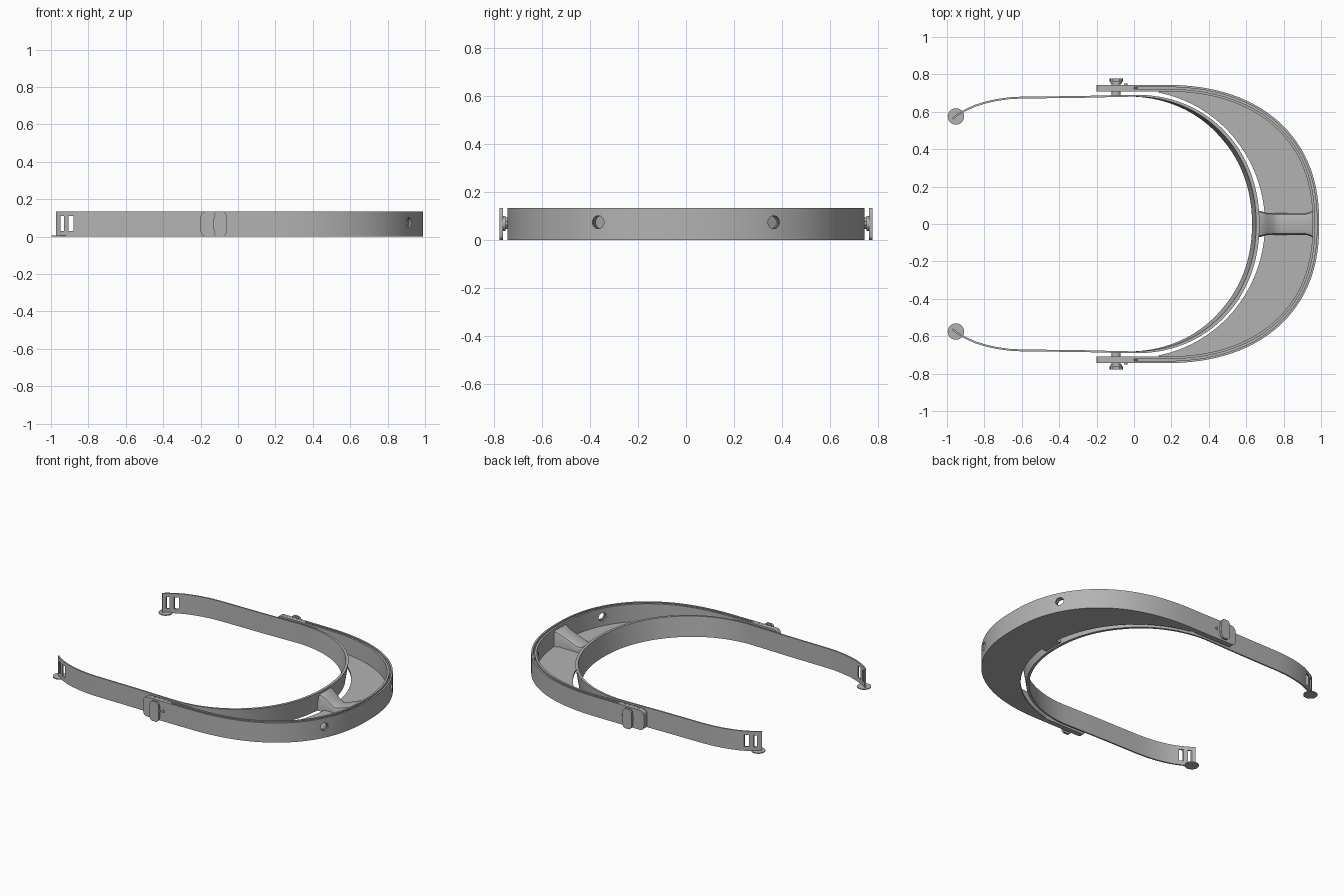
import bpy, bmesh, math
from mathutils import Vector, Matrix

if "Cube" in bpy.data.objects:
    bpy.data.objects.remove(bpy.data.objects["Cube"])

H = 0.135
grey = bpy.data.materials.new("plain grey")
grey.use_nodes = True
COLOR = (0.45, 0.45, 0.45, 1)
grey.diffuse_color = COLOR
grey.node_tree.nodes["Principled BSDF"].inputs["Base Color"].default_value = COLOR


def finish(name, bm, smooth=True):
    bmesh.ops.recalc_face_normals(bm, faces=bm.faces)
    mesh = bpy.data.meshes.new(name)
    bm.to_mesh(mesh)
    bm.free()
    mesh.materials.append(grey)
    ob = bpy.data.objects.new(name, mesh)
    bpy.context.collection.objects.link(ob)
    if smooth:
        shade(ob)
    return ob


def shade(ob):
    bpy.ops.object.select_all(action='DESELECT')
    ob.select_set(True)
    bpy.context.view_layer.objects.active = ob
    bpy.ops.object.shade_smooth_by_angle(angle=math.radians(30))


def loft(name, sections):
    """Skin a row of closed cross-sections and cap both ends."""
    bm = bmesh.new()
    rings = [[bm.verts.new(p) for p in s] for s in sections]
    n = len(rings[0])
    for a, b in zip(rings, rings[1:]):
        for i in range(n):
            j = (i + 1) % n
            bm.faces.new((a[i], a[j], b[j], b[i]))
    bm.faces.new(rings[0])
    bm.faces.new(rings[-1])
    return finish(name, bm)


def arc(x0, a, b, n, start=0.0, steps=40):
    """Quarter superellipse from the side (+y) to the front middle."""
    out = []
    for i in range(steps + 1):
        t = start + (math.pi / 2 - start) * i / steps
        out.append(Vector((x0 + a * math.sin(t) ** (2 / n),
                           b * max(math.cos(t), 0) ** (2 / n))))
    out[-1].y = 0
    return out


def mirrored(half):
    return half + [Vector((p.x, -p.y)) for p in reversed(half[:-1])]


def sweep(name, path, profile):
    """Sweep profile(point) -> [(outward offset, z)] along a flat path."""
    sections = []
    for i, p in enumerate(path):
        t = (path[min(i + 1, len(path) - 1)] - path[max(i - 1, 0)]).normalized()
        out = Vector((-t.y, t.x))
        sections.append([(p.x + out.x * o, p.y + out.y * o, z) for o, z in profile(p)])
    return loft(name, sections)


def cylinder(name, center, radius, depth, axis, segs=32, smooth=True):
    bm = bmesh.new()
    rot = Vector(axis).to_track_quat('Z', 'Y').to_matrix().to_4x4()
    bmesh.ops.create_cone(bm, cap_ends=True, segments=segs, radius1=radius, radius2=radius,
                          depth=depth, matrix=Matrix.Translation(center) @ rot)
    return finish(name, bm, smooth)


def box(name, center, size):
    bm = bmesh.new()
    bmesh.ops.create_cube(bm, size=1, matrix=Matrix.Translation(center) @ Matrix.Diagonal((*size, 1)))
    return finish(name, bm, False)


def cut(ob, cutter):
    mod = ob.modifiers.new("cut", 'BOOLEAN')
    mod.operation, mod.solver, mod.object = 'DIFFERENCE', 'EXACT', cutter
    cutter.hide_render = True
    cutter.hide_set(True)


# outer band: rounded ends, with a groove along the top for a visor sheet
OUT = 0.0175
outer_half = [Vector((-0.2 + 0.03 * (1 - math.cos(i * math.pi / 12)), 0.7265)) for i in range(7)]
outer_half += [Vector((x, 0.7265)) for x in (0.0, 0.02, 0.08)] + arc(0.15, 0.8225, 0.7265, 2.3)


def outer_profile(p):
    r = 0.03
    d = max(0, -0.2 + r - p.x)
    inset = r - math.sqrt(max(r * r - d * d, 0))
    lo, hi = inset, H - inset
    floor = hi - (0.1 if p.x > 0.01 else 0.0005)
    return [(-OUT, lo), (OUT, lo), (OUT, hi), (0.006, hi),
            (0.006, floor), (-0.004, floor), (-0.004, hi), (-OUT, hi)]


outer_band = sweep("outer_band", mirrored(outer_half), outer_profile)
for s in (1, -1):
    cut(outer_band, cylinder("vent_hole_cutter", (0.9, s * 0.36, 0.075), 0.027, 0.2,
                             (1, s * 0.45, 0), smooth=False))

# inner headband: thin side arms, leaning and thicker at the front
arm = [(-0.97, 0.562), (-0.945, 0.583), (-0.9, 0.609), (-0.85, 0.632), (-0.8, 0.648),
       (-0.74, 0.662), (-0.67, 0.672), (-0.6, 0.676), (-0.3, 0.679), (-0.1, 0.684)]
inner_half = [Vector(p) for p in arm] + arc(0.0, 0.662, 0.686, 2.1)


def inner_profile(p):
    f = min(max(p.x / 0.5, 0), 1)
    w = 0.005 + 0.004 * f
    lean = 0.022 * f
    return [(-w - lean, 0), (w - lean, 0), (w, H), (-w, H)]


headband = sweep("headband", mirrored(inner_half), inner_profile)

# crescent shelf closing the space under the outer band
n = 48
edge_in = arc(0.0, 0.70, 0.715, 2.0, math.asin(0.13 / 0.70), n)
edge_out = arc(0.0, 0.965, 0.72, 2.0, 0, n)
wall = [p for p in outer_half if p.x > 0.12]
lengths = [0]
for a, b in zip(wall, wall[1:]):
    lengths.append(lengths[-1] + (b - a).length)
for i in range(n + 1):
    d = lengths[-1] * i / n
    k = max(j for j in range(len(wall) - 1) if lengths[j] <= d + 1e-9)
    edge_out[i] = wall[k].lerp(wall[k + 1], (d - lengths[k]) / (lengths[k + 1] - lengths[k]))
edge_out[-1].y = edge_in[-1].y = 0
loft("shelf", [[(a.x, a.y, 0), (b.x, b.y, 0), (b.x, b.y, 0.014), (a.x, a.y, 0.014)]
               for a, b in zip(mirrored(edge_in), mirrored(edge_out))])

# centre bridge: dips between headband and outer band, flaring at both ends
bridge = []
for x, top, half in ((0.655, 0.12, 0.07), (0.68, 0.115, 0.068), (0.71, 0.095, 0.06),
                     (0.74, 0.07, 0.058), (0.77, 0.055, 0.058), (0.80, 0.058, 0.058),
                     (0.92, 0.105, 0.058), (0.945, 0.115, 0.066), (0.965, 0.122, 0.08)):
    bridge.append([(x, -half, 0.004), (x, half, 0.004), (x, half, top - 0.02), (x, half - 0.006, top - 0.006),
                   (x, half - 0.02, top), (x, 0.02 - half, top), (x, 0.006 - half, top - 0.006),
                   (x, -half, top - 0.02)])
loft("bridge", bridge)

# fittings repeated on both sides
for s, side in ((1, "left"), (-1, "right")):
    cylinder(side + "_pivot", (-0.095, s * 0.725, 0.07), 0.024, 0.09, (0, 1, 0))
    cylinder(side + "_pivot_collar", (-0.095, s * 0.758, 0.07), 0.031, 0.012, (0, 1, 0))
    cylinder(side + "_locating_pin", (-0.045, s * 0.745, 0.07), 0.009, 0.012, (0, 1, 0), 16)
    # tall knob plate with bowed ends
    rows = []
    for i in range(13):
        t = -1 + i / 6
        z = H / 2 + t * H / 2
        w = 0.018 + 0.017 * math.sqrt(max(0, 1 - t ** 4))
        rows.append([(-0.095 - w, s * 0.762, z), (-0.095 + w, s * 0.762, z),
                     (-0.095 + w, s * 0.777, z), (-0.095 - w, s * 0.777, z)])
    loft(side + "_knob_plate", rows)
    # foot disc and strap slots at the arm end
    cylinder(side + "_foot_disc", (-0.952, s * 0.575, 0.003), 0.044, 0.006, (0, 0, 1))
    for x, w in ((-0.94, 0.02), (-0.893, 0.027)):
        cut(headband, box("strap_slot_cutter", (x, s * 0.6, 0.07), (w, 0.2, 0.08)))
